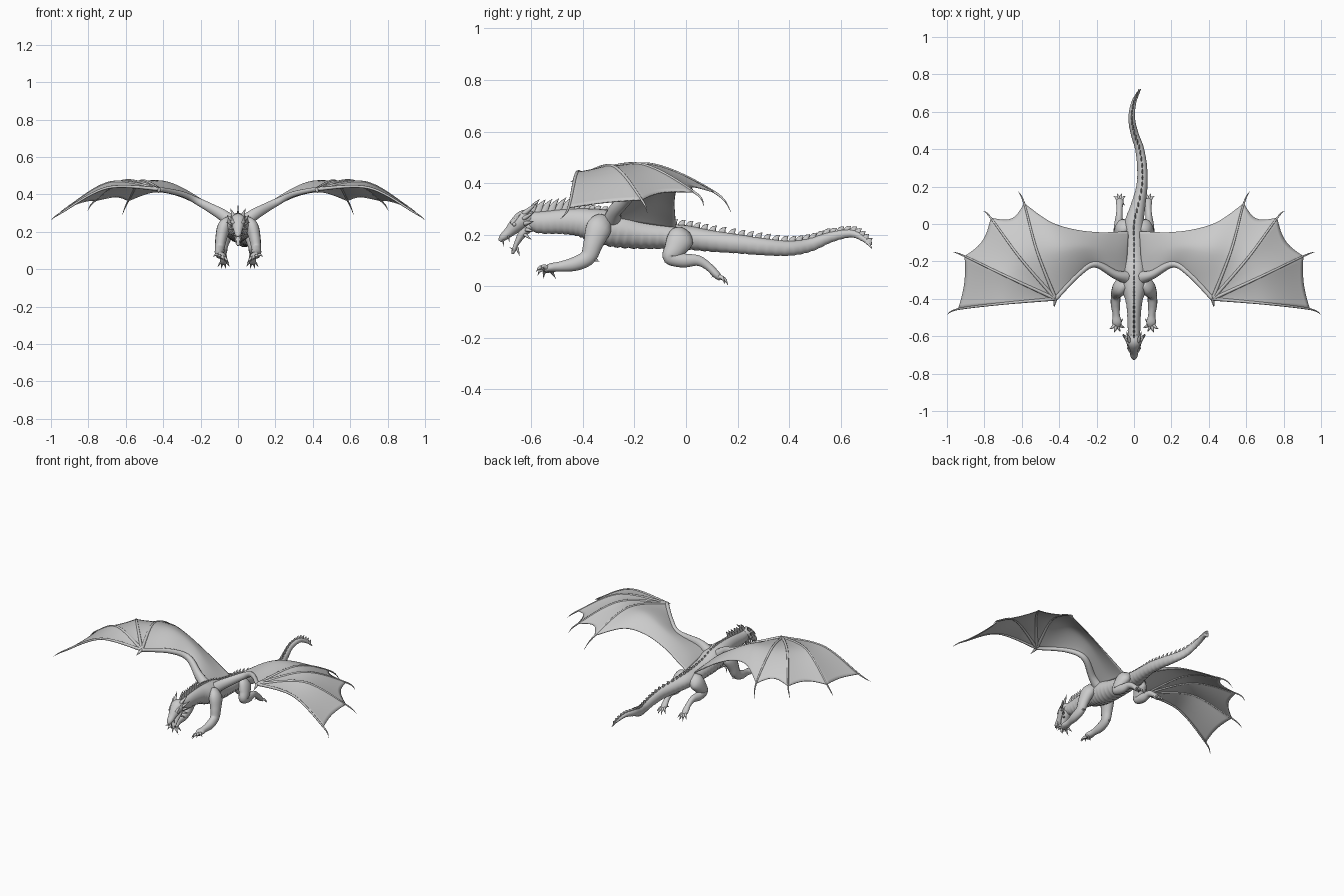
import bpy, bmesh, math
from mathutils import Vector

X, Z = Vector((1, 0, 0)), Vector((0, 0, 1))


def curve(pts, n=8):
    """Catmull-Rom samples through tuples of any length."""
    out = []
    for i in range(len(pts) - 1):
        a, b, c, d = pts[max(i - 1, 0)], pts[i], pts[i + 1], pts[min(i + 2, len(pts) - 1)]
        for k in range(n):
            t = k / n
            out.append(tuple(.5 * (2 * q + (r - p) * t + (2 * p - 5 * q + 4 * r - s) * t * t
                                   + (3 * q - p - 3 * r + s) * t ** 3)
                             for p, q, r, s in zip(a, b, c, d)))
    return out + [tuple(pts[-1])]


def sweep(bm, pts, n=8, sides=14, ref=X, ridge=0):
    """Tube through (x, y, z, radius along ref, other radius)."""
    path = curve(pts, n)
    pos = [Vector(p[:3]) for p in path]
    rings = []
    for i, p in enumerate(path):
        t = (pos[min(i + 1, len(pos) - 1)] - pos[max(i - 1, 0)]).normalized()
        a = (ref - t * ref.dot(t)).normalized()
        b = t.cross(a)
        ring = []
        for k in range(sides):
            w = 2 * math.pi * k / sides
            off = a * math.cos(w) * max(p[3], .0008) + b * math.sin(w) * max(p[4], .0008)
            if ridge and off.z < 0 and i % 3 == 0:
                off *= 1 - ridge
            ring.append(bm.verts.new(pos[i] + off))
        rings.append(ring)
    for r, s in zip(rings, rings[1:]):
        for k in range(sides):
            j = (k + 1) % sides
            bm.faces.new((r[k], r[j], s[j], s[k]))
    bm.faces.new(rings[0][::-1])
    bm.faces.new(rings[-1])


def spike(bm, base, tip, r1, r2, bend=(0, 0, 0), ref=X):
    b, t = Vector(base), Vector(tip)
    m = (b + t) / 2 + Vector(bend)
    sweep(bm, [(*b, r1, r2), (*m, r1 * .65, r2 * .65), (*t, 0, 0)], 4, 8, ref)


def finish(bm, name, mirror=False, thick=0):
    bmesh.ops.recalc_face_normals(bm, faces=bm.faces)
    me = bpy.data.meshes.new(name)
    bm.to_mesh(me)
    bm.free()
    me.shade_smooth()
    ob = bpy.data.objects.new(name, me)
    bpy.context.collection.objects.link(ob)
    if thick:
        so = ob.modifiers.new("thickness", "SOLIDIFY")
        so.thickness, so.offset = thick, 0
    if mirror:
        ob.modifiers.new("mirror", "MIRROR").use_axis[0] = True
    return ob


# Neck, torso and tail in one sweep
spine = [(0, -.625, .255, .03, .035), (0, -.56, .247, .034, .043), (0, -.48, .25, .037, .048),
         (0, -.41, .247, .046, .055), (0, -.35, .235, .064, .066), (0, -.27, .22, .07, .07),
         (0, -.18, .202, .064, .058), (0, -.09, .194, .058, .05), (0, 0, .189, .052, .047),
         (.02, .09, .176, .04, .042), (.042, .2, .164, .03, .037), (.044, .3, .153, .027, .033),
         (.03, .4, .147, .024, .029), (.004, .48, .16, .021, .026), (-.012, .56, .19, .018, .02),
         (-.004, .64, .204, .014, .015), (.016, .69, .182, .009, .01), (.035, .72, .148, .002, .002)]
bm = bmesh.new()
sweep(bm, spine, 9, 24, ridge=.06)
finish(bm, "body")

# Dorsal spines: tall on neck, low on torso, medium on tail
bm = bmesh.new()
for x, y, z, rx, rz in curve(spine, 9)[4:-4:3]:
    h = .05 if y < -.43 else .012 if y < -.06 else .021
    if y > .55:
        h *= .75
    top = z + rz - .008
    spike(bm, (x, y, top), (x, y + h * .5 + .008, top + h + .006), .005, .016, (0, -.003, .003))
finish(bm, "dorsal_spines")

# Head
bm = bmesh.new()
sweep(bm, [(0, -.595, .26, .026, .03), (0, -.625, .26, .041, .037), (0, -.655, .239, .035, .031),
           (0, -.685, .211, .024, .021), (0, -.71, .189, .018, .015), (0, -.722, .175, .007, .007)], 6, 18)
finish(bm, "skull")
bm = bmesh.new()
sweep(bm, [(0, -.605, .235, .03, .022), (0, -.635, .203, .027, .017), (0, -.657, .165, .018, .01),
           (0, -.668, .138, .012, .008), (0, -.672, .125, .004, .004)], 6, 14)
spike(bm, (0, -.655, .15), (0, -.645, .118), .004, .006)
finish(bm, "lower_jaw")

# Horns, cheek frills, brows and fangs
bm = bmesh.new()
for base, tip, r in [((.022, -.63, .28), (.04, -.575, .325), .011),
                     ((.034, -.63, .262), (.06, -.585, .29), .009),
                     ((.034, -.625, .243), (.064, -.59, .252), .009),
                     ((.028, -.62, .22), (.056, -.588, .212), .008),
                     ((.022, -.625, .2), (.042, -.6, .182), .007),
                     ((.022, -.675, .242), (.034, -.642, .28), .009),
                     ((.012, -.705, .195), (.014, -.7, .215), .006),
                     ((.012, -.708, .18), (.011, -.708, .155), .004),
                     ((.017, -.688, .195), (.016, -.685, .172), .004),
                     ((.01, -.668, .14), (.01, -.684, .152), .003)]:
    spike(bm, base, tip, r, r)
finish(bm, "horns_and_fangs", True)
bm = bmesh.new()
bmesh.ops.create_uvsphere(bm, u_segments=12, v_segments=8, radius=.008)
bmesh.ops.translate(bm, verts=bm.verts, vec=(.029, -.665, .24))
finish(bm, "eye", True)

# Front legs with clawed hands
bm = bmesh.new()
sweep(bm, [(.045, -.315, .255, .025, .035), (.074, -.338, .225, .036, .05), (.09, -.36, .165, .031, .039),
           (.097, -.38, .113, .026, .032), (.099, -.43, .087, .025, .028), (.095, -.485, .077, .019, .02),
           (.092, -.525, .072, .026, .017), (.092, -.55, .064, .016, .01)], 6)
for tip in [(.048, -.552, .03), (.073, -.575, .042), (.106, -.58, .058), (.134, -.562, .066), (.058, -.505, .03)]:
    base = Vector((.092, -.528, .07)).lerp(Vector(tip), .2)
    spike(bm, base, tip, .011, .011, (0, -.006, .01))
spike(bm, (.1, -.365, .11), (.102, -.335, .095), .01, .01)
finish(bm, "front_leg", True)

# Hind legs with clawed feet
bm = bmesh.new()
sweep(bm, [(.035, -.005, .205, .02, .035), (.062, -.02, .185, .033, .052), (.078, -.045, .142, .031, .042),
           (.083, -.06, .112, .027, .03), (.082, -.01, .1, .025, .028), (.079, .045, .1, .018, .021),
           (.077, .085, .078, .016, .016), (.076, .118, .045, .02, .015), (.076, .135, .028, .014, .009)], 6)
for tip in [(.045, .15, .012), (.066, .163, .004), (.09, .163, .004), (.108, .148, .012), (.05, .1, .035)]:
    base = Vector((.076, .115, .045)).lerp(Vector(tip), .2)
    spike(bm, base, tip, .01, .01, (0, .006, .007))
finish(bm, "hind_leg", True)

# Wing arm and the four wing fingers: wrist, middle, membrane end, tip
arm = [(.045, -.285, .262, .034, .034), (.1, -.27, .3, .03, .024), (.21, -.215, .36, .02, .018),
       (.3, -.272, .402, .015, .014), (.42, -.4, .428, .012, .012)]
wrist = arm[-1][:3]
fingers = [[wrist, (.7, -.425, .435), (.94, -.455, .305), (1, -.485, .262)],
           [wrist, (.68, -.28, .464), (.905, -.172, .335), (.965, -.15, .285)],
           [wrist, (.61, -.18, .473), (.765, .032, .365), (.805, .07, .31)],
           [wrist, (.52, -.14, .472), (.587, .11, .365), (.62, .175, .288)]]
bm = bmesh.new()
sweep(bm, arm, 8, 14, Z)
spike(bm, wrist, (.428, -.447, .405), .01, .01)
for f in fingers:
    sweep(bm, [(*p, r, r) for p, r in zip(f, (.01, .007, .005, .0005))], 10, 8, Z)
finish(bm, "wing_bones", True)


def grid(bm, fn, nu, nv):
    vs = [[bm.verts.new(fn(i / nu, j / nv)) for j in range(nv + 1)] for i in range(nu + 1)]
    for i in range(nu):
        for j in range(nv):
            bm.faces.new((vs[i][j], vs[i + 1][j], vs[i + 1][j + 1], vs[i][j + 1]))


def along(samples, t):
    f = min(max(t, 0), 1) * (len(samples) - 1)
    i = min(int(f), len(samples) - 2)
    return Vector(samples[i][:3]).lerp(Vector(samples[i + 1][:3]), f - i)


# Outer membrane panels, scalloped between fingers
ribs = [curve(f, 12)[:25] for f in fingers]
bm = bmesh.new()
for a, b, s in zip(ribs, ribs[1:], (.05, .09, .12)):
    def panel(u, v, a=a, b=b, s=s):
        arch = 4 * u * (1 - u)
        t = v * (1 - s * arch)
        p = along(a, t).lerp(along(b, t), u)
        p.z -= .006 * arch * v
        return p
    grid(bm, panel, 12, 20)

# Inner membrane panel between arm, body and last finger
lead = curve(arm, 10)
trail = curve([(.03, -.04, .228), (.09, -.042, .268), (.19, -.045, .332), (.32, -.03, .392),
               (.45, .012, .412), fingers[3][2]], 10)
root = [trail[0], lead[0]][::-1]


def inner(u, v):
    c = along(lead, u).lerp(along(trail, u), v)
    d = along(root, v).lerp(along(ribs[3], v), u)
    e = along(root, 0).lerp(Vector(wrist), u).lerp(along(root, 1).lerp(along(trail, 1), u), v)
    return c + d - e


grid(bm, inner, 28, 16)
bmesh.ops.remove_doubles(bm, verts=bm.verts, dist=.0005)
finish(bm, "wing_membrane", True, .005)
